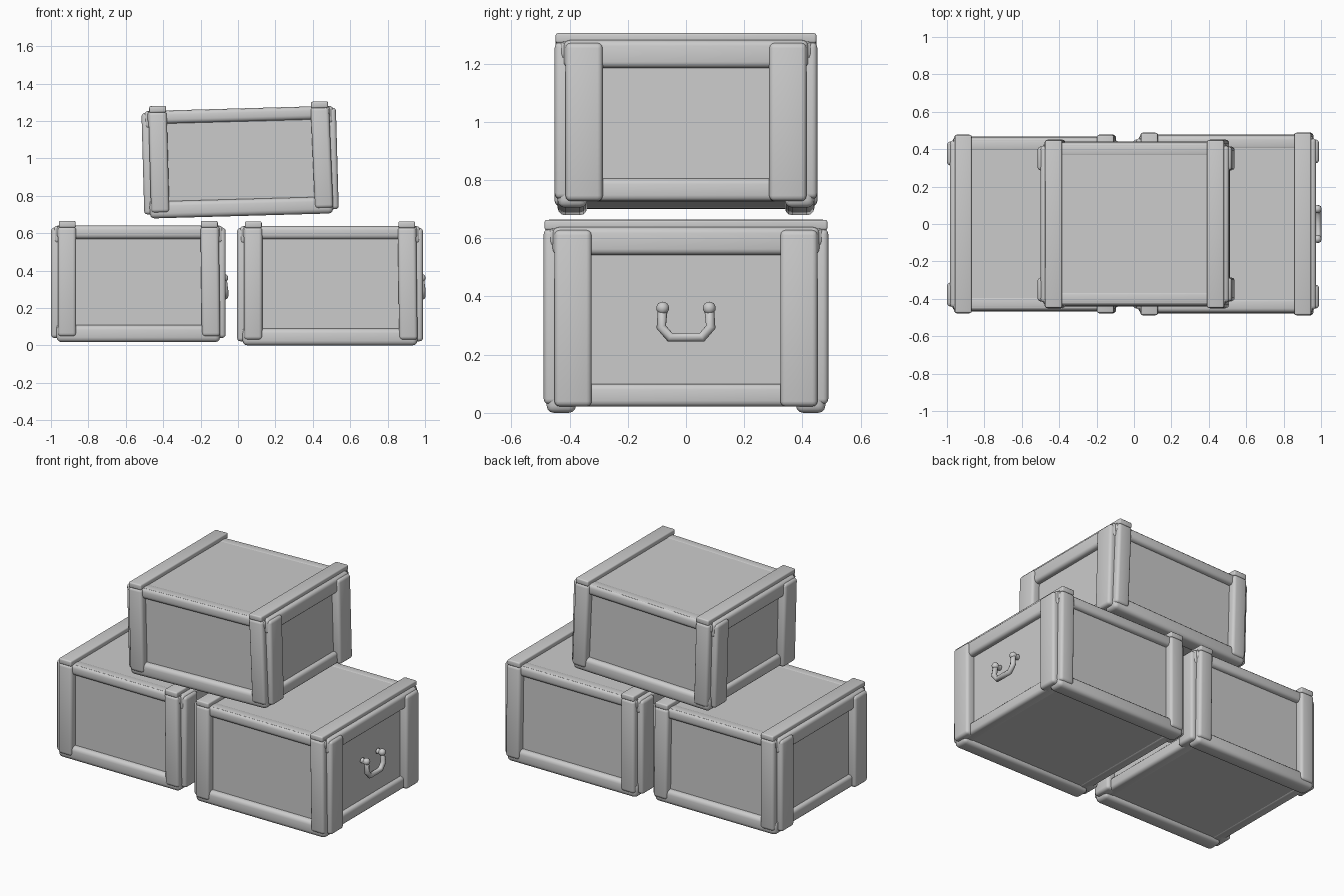
import bpy, bmesh, math
from mathutils import Matrix, Vector

if "Cube" in bpy.data.objects:
    bpy.data.objects.remove(bpy.data.objects["Cube"])


def finish(ob, mat):
    ob.matrix_world = mat
    bpy.context.view_layer.objects.active = ob
    ob.select_set(True)
    bpy.ops.object.shade_smooth_by_angle(angle=math.radians(40))
    ob.select_set(False)


def block(name, x, y, z, mat, bevel=0.0, lean=0.0):
    """Rounded box from (min, max) ranges; lean shifts the lower end along x."""
    me = bpy.data.meshes.new(name)
    bm = bmesh.new()
    bmesh.ops.create_cube(bm, size=1)
    c = Vector([(r[0] + r[1]) / 2 for r in (x, y, z)])
    s = Vector([abs(r[1] - r[0]) for r in (x, y, z)])
    for v in bm.verts:
        off = lean if v.co.z < 0 else 0.0
        v.co = Vector((c.x + v.co.x * s.x + off, c.y + v.co.y * s.y, c.z + v.co.z * s.z))
    if bevel:
        bmesh.ops.bevel(bm, geom=bm.edges[:], offset=bevel, segments=3,
                        profile=0.5, affect='EDGES', clamp_overlap=True)
    bm.to_mesh(me)
    bm.free()
    ob = bpy.data.objects.new(name, me)
    bpy.context.collection.objects.link(ob)
    finish(ob, mat)


def handle(name, x, z, mat):
    """U-shaped drop handle with ball ends on the +x side."""
    pts = [(x - .04, .08, z + .06), (x - .005, .08, z + .055), (x, .085, z - .005),
           (x, .055, z - .04)]
    pts += [(a, -b, c) for a, b, c in reversed(pts)]
    cu = bpy.data.curves.new(name, 'CURVE')
    cu.dimensions = '3D'
    cu.bevel_depth = 0.017
    cu.bevel_resolution = 2
    cu.use_fill_caps = True
    sp = cu.splines.new('POLY')
    sp.points.add(len(pts) - 1)
    for p, co in zip(sp.points, pts):
        p.co = (*co, 1)
    ob = bpy.data.objects.new(name, cu)
    bpy.context.collection.objects.link(ob)
    ob.matrix_world = mat
    for s in (-1, 1):
        bpy.ops.mesh.primitive_uv_sphere_add(segments=12, ring_count=8, radius=0.022)
        knob = bpy.context.object
        knob.name = name + "_knob"
        finish(knob, mat @ Matrix.Translation((x - .005, s * .08, z + .06)))


def span(s, a, b):
    return (min(s * a, s * b), max(s * a, s * b))


def crate(name, cx, hx, hy, z0, h, tilt, has_handle=False):
    """hx, hy: outer half sizes; h: full height including the top straps."""
    mat = (Matrix.Translation((cx, 0, z0 + h / 2))
           @ Matrix.Rotation(-math.radians(tilt), 4, 'Y')
           @ Matrix.Translation((0, 0, -h / 2)))
    bx, by, top = hx - .03, hy - .016, h - .025
    px = hx - .087
    # recessed panels
    block(name + "_panels", (-hx + .05, hx - .05), (-by + .028, by - .028), (.025, top - .008), mat)
    # lid reaching the frame edges
    block(name + "_lid", (-bx + .006, bx - .006), (-by + .012, by - .012), (top - .045, top - .002), mat)
    for s in (-1, 1):
        # front and back rails, with rounded outer edges
        block(name + "_upper_rail", (-bx, bx), span(s, by - .08, by), (top - .07, top), mat, .022)
        block(name + "_lower_rail", (-bx, bx), span(s, by - .095, by + .006), (0, .09), mat, .025)
        # side rails
        block(name + "_side_upper_rail", span(s, bx - .07, bx + .015), (-by + .015, by - .015),
              (top - .095, top), mat, .02)
        block(name + "_side_lower_rail", span(s, bx - .07, bx + .006), (-by + .015, by - .015),
              (.022, .1), mat, .02)
        # straps across the top
        block(name + "_top_strap", span(s, px - .045, px + .045), (-hy + .003, hy - .003),
              (top - .01, h), mat, .008)
        for t in (-1, 1):
            # corner posts on front/back and on the sides
            block(name + "_front_post", span(s, px - .048, px + .05), span(t, hy - .07, hy),
                  (.03, top - .006), mat, .018, .008 * (s > 0))
            block(name + "_side_post", span(s, hx - .075, hx), span(t, hy - .165, hy - .037),
                  (.022, top - .01), mat, .018)
    if has_handle:
        handle(name + "_handle", hx - .003, .3 - z0, mat)


crate("left_crate", -.533, .467, .478, .018, .647, 0, True)
crate("right_crate", .492, .497, .489, 0, .663, 0, True)
crate("upper_crate", .011, .52, .451, .692, .6, 1.6)
